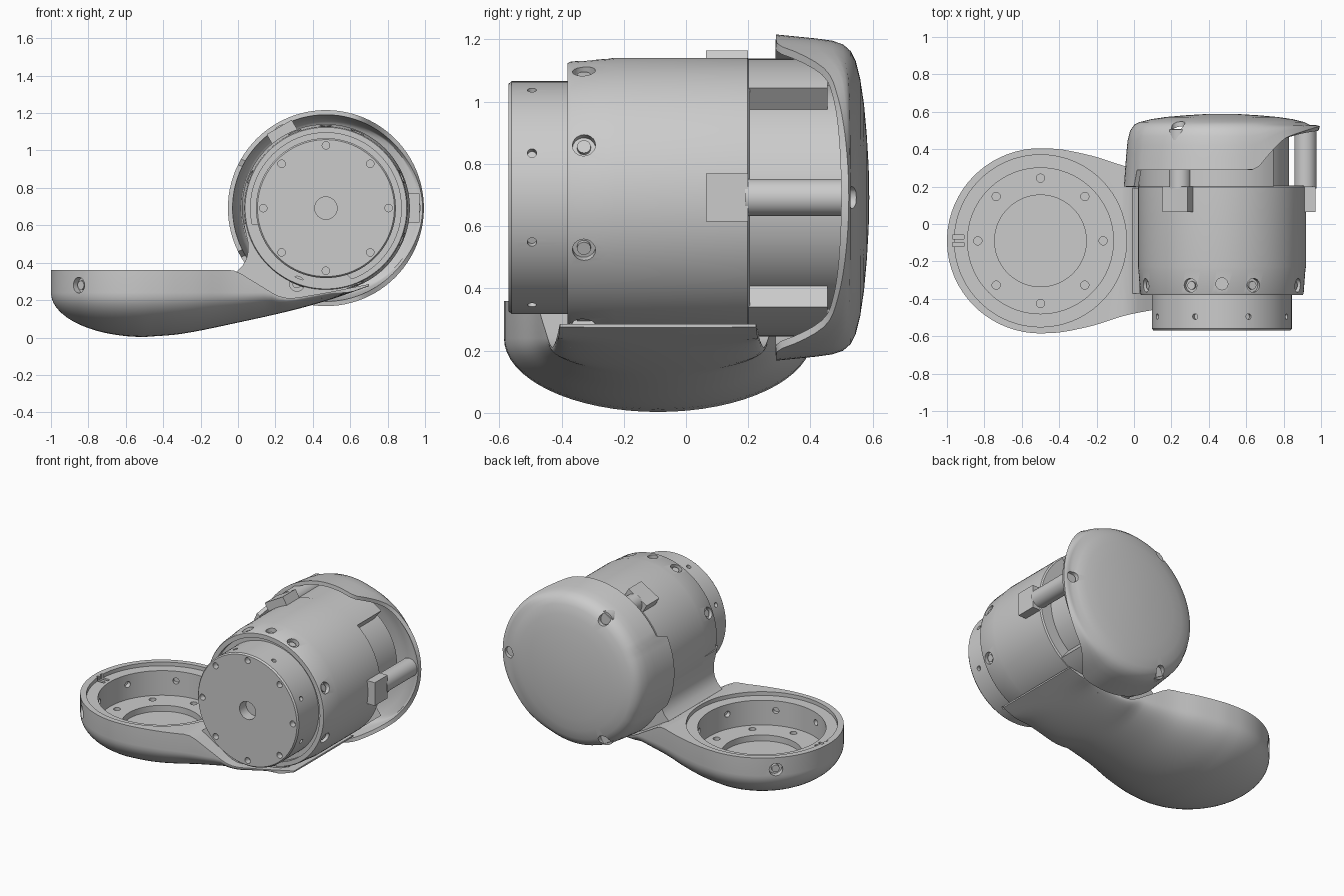
import bpy, bmesh
from math import sin, cos, pi, radians, sqrt
from mathutils import Vector, Matrix

if "Cube" in bpy.data.objects:
    bpy.data.objects.remove(bpy.data.objects["Cube"])

CX, CZ = 0.47, 0.692      # axis of the horizontal joint (along y)
BX, BY = -0.5, -0.09      # axis of the vertical cup (along z)


def finish(name, bm):
    bmesh.ops.remove_doubles(bm, verts=bm.verts, dist=1e-5)
    bmesh.ops.recalc_face_normals(bm, faces=bm.faces)
    me = bpy.data.meshes.new(name)
    bm.to_mesh(me)
    bm.free()
    ob = bpy.data.objects.new(name, me)
    bpy.context.collection.objects.link(ob)
    return ob


def activate(ob):
    bpy.ops.object.select_all(action='DESELECT')
    ob.select_set(True)
    bpy.context.view_layer.objects.active = ob


def smooth(ob, angle=32):
    activate(ob)
    bpy.ops.object.shade_smooth_by_angle(angle=radians(angle))


def cut(ob, cutter):
    m = ob.modifiers.new("cut", 'BOOLEAN')
    m.operation, m.solver, m.object = 'DIFFERENCE', 'EXACT', cutter
    activate(ob)
    bpy.ops.object.modifier_apply(modifier=m.name)
    bpy.data.objects.remove(cutter)


def joint(r, a, y):
    return Vector((CX + r * cos(a), y, CZ + r * sin(a)))


def cup(r, a, z):
    return Vector((BX + r * cos(a), BY + r * sin(a), z))


def revolve(name, pts, place, seg=96, a0=0.0, a1=2 * pi, closed=True):
    """Sweep (radius, height) points round an axis; partial sweeps get end caps."""
    bm = bmesh.new()
    full = abs(a1 - a0 - 2 * pi) < 1e-6
    rings = [[bm.verts.new(place(r, a0 + (a1 - a0) * i / seg, h)) for r, h in pts]
             for i in range(seg if full else seg + 1)]
    n = len(pts)
    for i in range(seg):
        p, q = rings[i], rings[(i + 1) % len(rings)]
        for j in range(n if closed else n - 1):
            k = (j + 1) % n
            if pts[j][0] == 0 and pts[k][0] == 0:
                continue
            bm.faces.new((p[j], p[k], q[k], q[j]))
    if not full:
        bm.faces.new(rings[0])
        bm.faces.new(rings[-1])
    return finish(name, bm)


def rod(bm, p, q, r, seg=20):
    d = q - p
    mat = Matrix.Translation((p + q) / 2) @ d.to_track_quat('Z', 'Y').to_matrix().to_4x4()
    bmesh.ops.create_cone(bm, cap_ends=True, segments=seg, radius1=r, radius2=r,
                          depth=d.length, matrix=mat)


def box(bm, centre, size, rot=Matrix()):
    bmesh.ops.create_cube(bm, size=1, matrix=Matrix.Translation(centre) @ rot @ Matrix.Diagonal((*size, 1)))


def curve(keys, x):
    """Smooth interpolation through (x, value) keys."""
    if x <= keys[0][0]:
        return keys[0][1]
    for i in range(len(keys) - 1):
        (x0, v0), (x1, v1) = keys[i], keys[i + 1]
        if x <= x1:
            def slope(k):
                a, b = keys[max(k - 1, 0)], keys[min(k + 1, len(keys) - 1)]
                return (b[1] - a[1]) / (b[0] - a[0])
            h = x1 - x0
            t = (x - x0) / h
            return ((2*t**3 - 3*t*t + 1) * v0 + (t**3 - 2*t*t + t) * h * slope(i)
                    + (3*t*t - 2*t**3) * v1 + (t**3 - t*t) * h * slope(i + 1))
    return keys[-1][1]


EIGHT = [k * pi / 4 for k in range(8)]
OFFSET = [a + pi / 8 for a in EIGHT]
THREE = [0, 2 * pi / 3, 4 * pi / 3]

# arm shell: lofted bowl that narrows into a tongue under the joint
W = [(-.5, .495), (-.4, .49), (-.3, .472), (-.2, .448), (-.05, .4), (.1, .37), (.24, .345), (.4, .33), (.71, .315)]
B = [(-.5, .003), (-.3, .02), (0, .08), (.3, .148), (.5, .205), (.71, .278)]
T = [(-.1, .36), (-.02, .358), (.1, .29), (.24, .215), (.4, .228), (.71, .287)]
stations = []
for i in range(18):
    th = .05 + (pi / 2 - .05) * i / 17
    stations.append((BX - .5 * cos(th), .495 * sin(th), .003 + .237 * (1 - sin(th)), .36))
for i in range(1, 31):
    x = -.5 + 1.2 * i / 30
    stations.append((x, curve(W, x), curve(B, x), curve(T, x)))
bm = bmesh.new()
rings = []
for x, w, b, top in stations:
    zs = min(top - .004, max(.24, b + .002))
    ring = [bm.verts.new((x, BY + w, top))]
    ring += [bm.verts.new((x, BY + w * cos(pi * k / 32), zs - (zs - b) * sin(pi * k / 32))) for k in range(33)]
    ring.append(bm.verts.new((x, BY - w, top)))
    rings.append(ring)
for p, q in zip(rings, rings[1:]):
    for j in range(len(p)):
        k = (j + 1) % len(p)
        bm.faces.new((p[j], p[k], q[k], q[j]))
bm.faces.new(rings[0])
bm.faces.new(rings[-1])
arm = finish("arm_shell", bm)

# stepped cup recess, floor holes, wall holes and index slots
cut(arm, revolve("cup_cutter", [(0, .13), (.245, .13), (.245, .17), (.39, .17), (.39, .335),
                                (.46, .335), (.46, .42), (0, .42)], cup))
bm = bmesh.new()
for a in EIGHT:
    rod(bm, cup(.335, a, .145), cup(.335, a, .2), .022)
for a in OFFSET:
    rod(bm, cup(.37, a, .27), cup(.42, a, .27), .02)
for a in (.75 * pi, 1.25 * pi):
    rod(bm, cup(.46, a, .28), cup(.55, a, .28), .042)
for s in (-1, 1):
    box(bm, (-.94, BY + .02 * s, .35), (.06, .02, .06))
cut(arm, finish("arm_holes", bm))
smooth(arm)

# neck web joining the arm to the joint housing
side = [(-.03, .33), (0, .36), (.025, .385), (.045, .42), (.054, .46), (.053, .51), (.03, .61),
        (.3, .6), (.64, .285), (.45, .21), (.24, .17), (.05, .2)]
bm = bmesh.new()
front = [bm.verts.new((x, -.372, z)) for x, z in side]
back = [bm.verts.new((x, .192, z)) for x, z in side]
bm.faces.new(front)
bm.faces.new(back)
for j in range(len(side)):
    k = (j + 1) % len(side)
    bm.faces.new((front[j], front[k], back[k], back[j]))
web = finish("neck_web", bm)
bm = bmesh.new()
rod(bm, Vector((.315, -.45, .288)), Vector((.315, -.33, .288)), .04)
cut(web, finish("web_hole", bm))
smooth(web)

# main housing with a front groove, radial screw holes and a top notch
housing = revolve("joint_housing", [(0, -.35), (.403, -.35), (.403, -.38), (.432, -.38), (.437, -.37),
                                    (.446, -.25), (.449, -.23), (.449, .198), (.44, .205), (0, .205)], joint)
bm = bmesh.new()
for a in OFFSET:
    rod(bm, joint(.412, a, -.328), joint(.5, a, -.328), .037)
rod(bm, joint(.415, pi / 2, -.32), joint(.5, pi / 2, -.32), .032)
cut(housing, finish("housing_holes", bm))
smooth(housing)

# output flange at the front
flange = revolve("output_flange", [(0, -.3), (.374, -.3), (.374, -.56), (.366, -.57), (0, -.57)], joint)
bm = bmesh.new()
rod(bm, joint(0, 0, -.6), joint(0, 0, -.5), .06, 32)
for a in EIGHT:
    rod(bm, joint(.335, a, -.6), joint(.335, a, -.53), .02)
for a in OFFSET:
    rod(bm, joint(.35, a, -.495), joint(.4, a, -.495), .015)
cut(flange, finish("flange_holes", bm))
smooth(flange)

# screws sunk in the holes
bm = bmesh.new()
for a in OFFSET:
    rod(bm, joint(.40, a, -.328), joint(.428, a, -.328), .022)
for a in (.75 * pi, 1.25 * pi):
    rod(bm, cup(.45, a, .28), cup(.482, a, .28), .024)
rod(bm, Vector((.315, -.32, .288)), Vector((.315, -.355, .288)), .024)
smooth(finish("screws", bm))

# rear core, and its outer wall that is open on the right
smooth(revolve("rear_core", [(0, .19), (.36, .19), (.36, .5), (0, .5)], joint))
smooth(revolve("rear_wall", [(.35, .19), (.446, .19), (.446, .455), (.35, .455)], joint, 72,
               radians(52), radians(308)))

# three cover posts with clip blocks
bm = bmesh.new()
for a in THREE:
    rod(bm, joint(.447, a, .19), joint(.447, a, .505), .06, 32)
    box(bm, joint(.455, a, .132), (.09, .135, .155), Matrix.Rotation(-a, 4, 'Y'))
smooth(finish("cover_posts", bm))

# domed rear cover with a swept rim, cut back on the right
RIM = [(.62, .29), (.66, .3), (.72, .37), (.8, .452), (.88, .487), (1.0, .525)]
TOP = .53
profile = [(0, .589), (.1, .587), (.2, .581), (.3, .572), (.38, .56), (.44, .545), (.47, TOP),
           (.492, .505), (.504, .47), (.511, .42), (.518, .35), (.524, .29)]


def cover_point(r, a, y):
    x = CX + r * cos(a)
    if y < TOP:
        rx = CX + .524 * cos(a)
        rim = .2 if rx < .012 else curve(RIM, rx)
        y = rim + (y - .29) * (TOP - rim) / (TOP - .29)
    return Vector((x, y, CZ + r * sin(a)))


cover = revolve("rear_cover", profile, cover_point, closed=False)
if cover.data.polygons[0].normal.y < 0:
    cover.data.flip_normals()
m = cover.modifiers.new("wall", 'SOLIDIFY')
m.thickness, m.offset = .025, -1
activate(cover)
bpy.ops.object.modifier_apply(modifier=m.name)
bm = bmesh.new()
for a in THREE:
    rod(bm, joint(.467, a, .507), joint(.467, a, .65), .036)
cut(cover, finish("cover_holes", bm))
smooth(cover)
